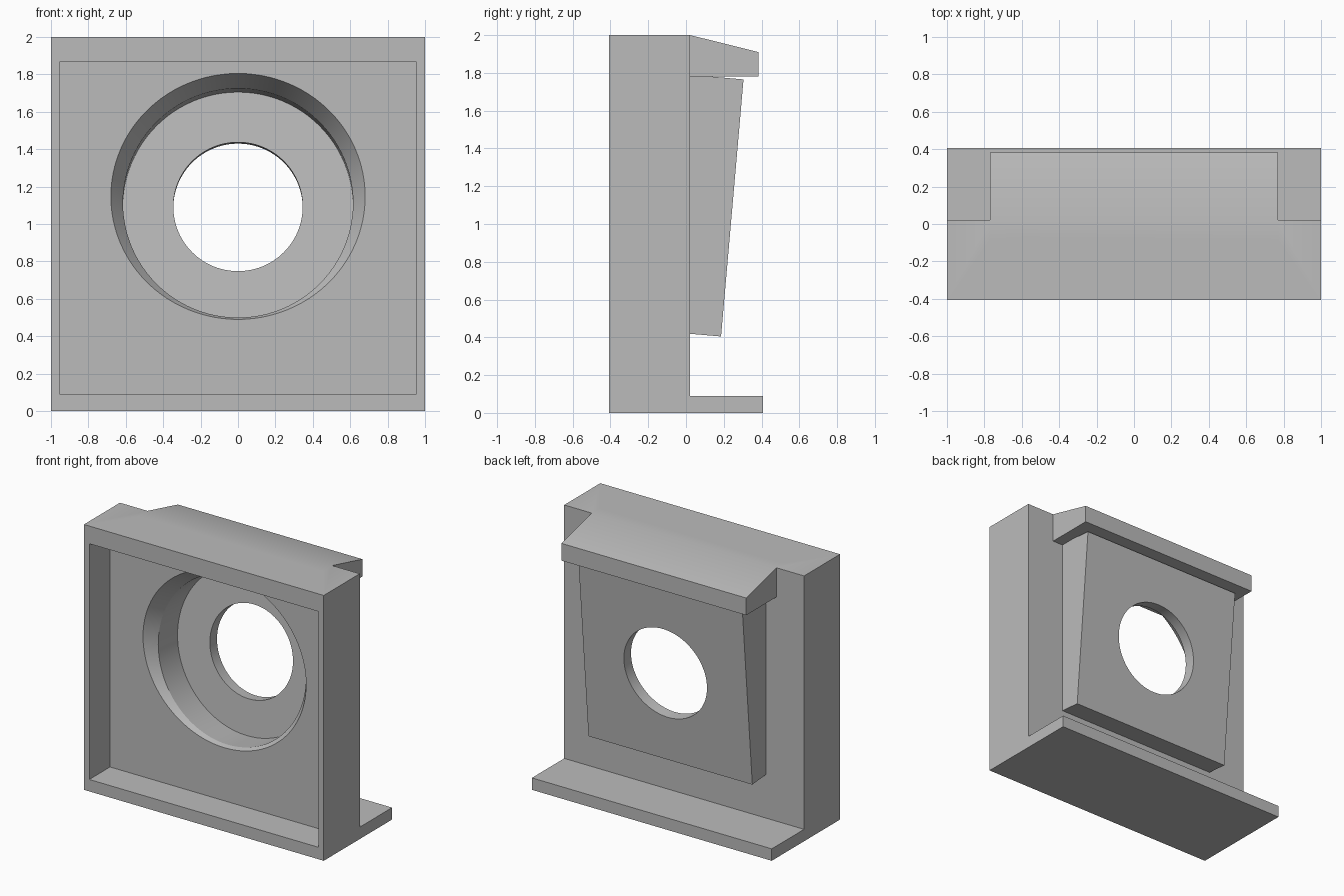
import bpy, bmesh
from math import radians, sin, cos, tau
from mathutils import Matrix, Vector

cube = bpy.data.objects.get("Cube")
if cube:
    bpy.data.objects.remove(cube, do_unlink=True)

grey = bpy.data.materials.new("plain grey")
grey.use_nodes = True
COLOUR = (0.5, 0.5, 0.5, 1)
grey.diffuse_color = COLOUR
grey.node_tree.nodes["Principled BSDF"].inputs["Base Color"].default_value = COLOUR

TILT = radians(5)
FRONT, BACK, RECESS = -0.407, 0.022, -0.16
SEGMENTS = 96


def finish(name, bm):
    bmesh.ops.recalc_face_normals(bm, faces=bm.faces)
    mesh = bpy.data.meshes.new(name)
    bm.to_mesh(mesh)
    bm.free()
    mesh.materials.append(grey)
    obj = bpy.data.objects.new(name, mesh)
    bpy.context.collection.objects.link(obj)
    return obj


def prism(name, half_width, profile):
    """Extrude a (y, z) outline symmetrically along x."""
    bm = bmesh.new()
    face = bm.faces.new([bm.verts.new((-half_width, y, z)) for y, z in profile])
    moved = bmesh.ops.extrude_face_region(bm, geom=[face])["geom"]
    bmesh.ops.translate(bm, vec=(2 * half_width, 0, 0),
                        verts=[v for v in moved if isinstance(v, bmesh.types.BMVert)])
    return finish(name, bm)


def box(name, half_width, y0, y1, z0, z1):
    return prism(name, half_width, [(y0, z0), (y1, z0), (y1, z1), (y0, z1)])


def loft(name, rings):
    """Skin between rings given as (y, z, x radius, z radius, tilt)."""
    bm = bmesh.new()
    loops = []
    for y, z, rx, rz, tilt in rings:
        turn = Matrix.Rotation(-tilt, 3, "X")
        loops.append([bm.verts.new(Vector((0, y, z)) + turn @ Vector(
            (rx * cos(tau * i / SEGMENTS), 0, rz * sin(tau * i / SEGMENTS))))
            for i in range(SEGMENTS)])
    for a, b in zip(loops, loops[1:]):
        for i in range(SEGMENTS):
            j = (i + 1) % SEGMENTS
            bm.faces.new((a[i], a[j], b[j], b[i]))
    bm.faces.new(loops[0])
    bm.faces.new(loops[-1])
    return finish(name, bm)


def on_axis(y):
    """Height of the tilted bore axis at depth y."""
    return 1.085 + (0.245 - y) * sin(TILT) / cos(TILT)


def combine(target, other, operation):
    mod = target.modifiers.new(operation, "BOOLEAN")
    mod.operation, mod.solver, mod.object = operation, "EXACT", other
    bpy.context.view_layer.objects.active = target
    bpy.ops.object.modifier_apply(modifier=mod.name)
    bpy.data.objects.remove(other, do_unlink=True)


# Main block with the hood and the bottom ledge
body = box("housing_body", 1, FRONT, BACK, 0, 2)
combine(body, box("bottom_ledge", 1, BACK - 0.1, -FRONT, 0, 0.09), "UNION")
combine(body, prism("hood", 0.77, [(BACK - 0.1, 2), (BACK, 2), (0.383, 1.91),
                                   (0.383, 1.78), (BACK - 0.1, 1.78)]), "UNION")

# Tilted square housing on the back
along = Vector((cos(TILT), -sin(TILT)))
up = Vector((sin(TILT), cos(TILT)))
centre = Vector((0.245, 1.085))
corners = [centre + up * 0.683 * side + along * depth
           for side, depth in ((-1, 0), (1, 0), (1, -0.3), (-1, -0.3))]
combine(body, prism("tilted_housing", 0.683, corners), "UNION")

# Shallow front recess
combine(body, box("recess_cutter", 0.955, FRONT - 0.1, RECESS, 0.09, 1.867), "DIFFERENCE")

# Flared mouth running into the tilted round pocket
CREASE, FLOOR, R = -0.07, 0.16, 0.615
rim = (RECESS, 1.1475, 0.68, 0.6575, 0)
combine(body, loft("pocket_cutter", [
    (RECESS - 0.05,) + rim[1:], rim,
    (CREASE, on_axis(CREASE), R, R, TILT),
    (FLOOR, on_axis(FLOOR), R, R, TILT)]), "DIFFERENCE")

# Through hole
combine(body, loft("hole_cutter", [(y, on_axis(y), 0.346, 0.346, TILT)
                                   for y in (0.05, 0.4)]), "DIFFERENCE")

bpy.ops.object.select_all(action="DESELECT")
body.select_set(True)
bpy.context.view_layer.objects.active = body
bpy.ops.object.shade_smooth_by_angle(angle=radians(14))
